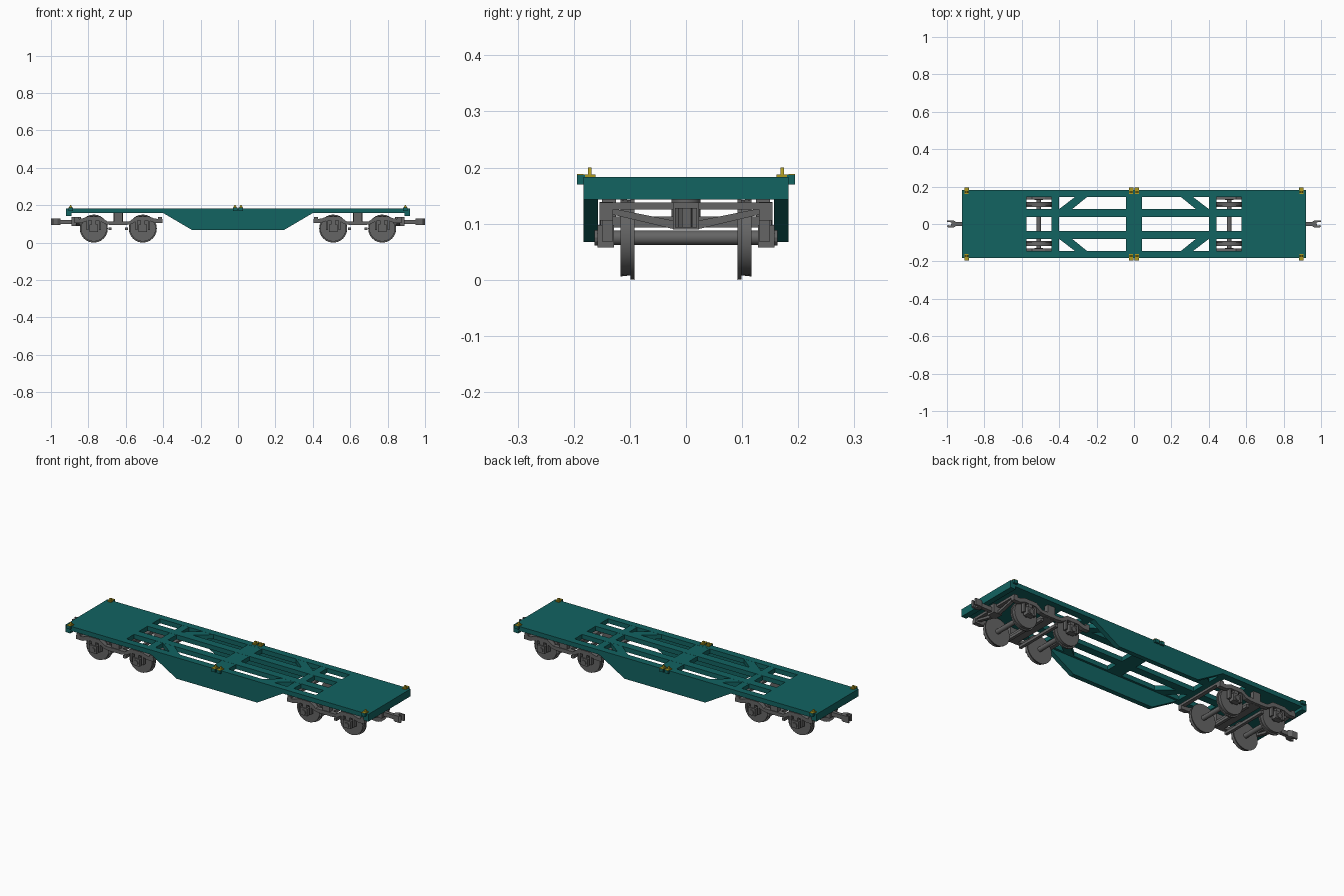
import bpy, bmesh, math
from mathutils import Matrix, Vector

if "Cube" in bpy.data.objects:
    bpy.data.objects.remove(bpy.data.objects["Cube"])


def material(name, rgb):
    m = bpy.data.materials.new(name)
    m.use_nodes = True
    m.diffuse_color = (*rgb, 1)
    m.node_tree.nodes["Principled BSDF"].inputs["Base Color"].default_value = (*rgb, 1)
    return m


teal = material("teal paint", (0.006, 0.125, 0.12))
steel = material("grey steel", (0.13, 0.13, 0.13))
yellow = material("yellow paint", (0.42, 0.32, 0.015))


def box(bm, x0, x1, y0, y1, z0, z1):
    size = Matrix.Diagonal((x1 - x0, y1 - y0, z1 - z0, 1))
    mid = Matrix.Translation(((x0 + x1) / 2, (y0 + y1) / 2, (z0 + z1) / 2))
    bmesh.ops.create_cube(bm, size=1, matrix=mid @ size)


def prism(bm, outline, axis, a, b):
    """Extrude a 2D outline from a to b along the named axis."""
    def place(p, d):
        return {"x": (d, *p), "y": (p[0], d, p[1]), "z": (*p, d)}[axis]
    face = bm.faces.new([bm.verts.new(place(p, a)) for p in outline])
    new = bmesh.ops.extrude_face_region(bm, geom=[face])["geom"]
    shift = Vector(place((0, 0), b - a))
    bmesh.ops.translate(bm, vec=shift, verts=[v for v in new if isinstance(v, bmesh.types.BMVert)])


def disc(bm, x, y0, y1, z, r0, r1=None, sides=24):
    m = Matrix.Translation((x, (y0 + y1) / 2, z)) @ Matrix.Rotation(math.pi / 2, 4, "X")
    bmesh.ops.create_cone(bm, cap_ends=True, segments=sides, radius1=r1 or r0,
                          radius2=r0, depth=y1 - y0, matrix=m)


def finish(name, bm, mat, mirror="XY", smooth=False):
    bmesh.ops.recalc_face_normals(bm, faces=bm.faces)
    me = bpy.data.meshes.new(name)
    bm.to_mesh(me)
    bm.free()
    me.materials.append(mat)
    ob = bpy.data.objects.new(name, me)
    bpy.context.collection.objects.link(ob)
    if mirror:
        mod = ob.modifiers.new("mirror", "MIRROR")
        mod.use_axis = ["X" in mirror, "Y" in mirror, False]
        mod.use_mirror_merge = False
    if smooth:
        bpy.ops.object.select_all(action="DESELECT")
        ob.select_set(True)
        bpy.context.view_layer.objects.active = ob
        bpy.ops.object.shade_smooth_by_angle(angle=math.radians(35))


TOP, LOW = 0.183, 0.158

# Closed deck at each end, with a deeper end beam
bm = bmesh.new()
box(bm, 0.575, 0.92, -0.183, 0.183, LOW, TOP)
box(bm, 0.89, 0.92, -0.183, 0.183, 0.143, LOW)
finish("end_deck", bm, teal, "X")

# Open middle frame: side rails, long beams, cross beams and braces
bm = bmesh.new()
box(bm, -0.575, 0.575, 0.145, 0.183, LOW, TOP)
finish("side_rail", bm, teal, "Y")
bm = bmesh.new()
box(bm, -0.575, 0.575, 0.037, 0.08, LOW, TOP)
finish("long_beam", bm, teal, "Y")
bm = bmesh.new()
box(bm, -0.043, 0.043, -0.145, 0.145, LOW, TOP - 0.0005)
finish("centre_cross_beam", bm, teal, None)
bm = bmesh.new()
box(bm, 0.4, 0.44, -0.145, 0.145, LOW, TOP - 0.0005)
finish("cross_beam", bm, teal, "X")
bm = bmesh.new()
prism(bm, [(0.4, 0.08), (0.33, 0.08), (0.25, 0.145), (0.315, 0.145)], "z", LOW, TOP - 0.0005)
finish("diagonal_brace", bm, teal)

# Deep tapered sills between the bogies
bm = bmesh.new()
prism(bm, [(-0.4, LOW), (-0.245, 0.067), (0.245, 0.067), (0.4, LOW)], "y", 0.157, 0.183)
finish("tapered_sill", bm, teal, "Y")

# Load locks with their side brackets
locks, brackets = bmesh.new(), bmesh.new()
for x in (0.016, 0.895):
    box(locks, x - 0.011, x + 0.011, 0.161, 0.183, TOP, 0.188)
    prism(locks, [(x - 0.009, 0.188), (x + 0.009, 0.188), (x + 0.003, 0.2), (x - 0.003, 0.2)],
          "y", 0.168, 0.175)
    box(brackets, x - 0.012, x + 0.012, 0.18, 0.194, 0.17, 0.187)
    box(locks, x - 0.011, x + 0.011, 0.183, 0.194, 0.187, 0.189)
finish("load_lock", locks, yellow)
finish("lock_bracket", brackets, teal)

# Wheels, axles and axle boxes
BOGIE, AXLE_Z = 0.64, 0.075
wheels, axles, boxes = bmesh.new(), bmesh.new(), bmesh.new()
for x in (BOGIE - 0.131, BOGIE + 0.131):
    disc(wheels, x, 0.092, 0.099, AXLE_Z, 0.075, 0.074)
    disc(wheels, x, 0.099, 0.117, AXLE_Z, 0.067, 0.069)
    disc(axles, x, -0.14, 0.14, AXLE_Z, 0.013, sides=12)
    box(boxes, x - 0.022, x + 0.022, 0.128, 0.158, 0.058, 0.098)
    disc(boxes, x, 0.158, 0.163, AXLE_Z, 0.014, sides=12)
    for s in (-1, 1):
        # Guides hanging from the frame, and a spring beside each box
        box(boxes, x + s * 0.034 - 0.005, x + s * 0.034 + 0.005, 0.13, 0.15, 0.068, 0.12)
    box(boxes, x - 0.012, x + 0.012, 0.132, 0.152, 0.098, 0.12)
finish("wheel", wheels, steel, smooth=True)
finish("axle", axles, steel, "X", smooth=True)
finish("axle_box", boxes, steel)

# Bogie side frames: arched over the axles and dropped in the middle
half_top = [(0.235, 0.126), (0.195, 0.128), (0.165, 0.139), (0.095, 0.139), (0.06, 0.114)]
half_low = [(0.04, 0.094), (0.07, 0.099), (0.1, 0.117), (0.165, 0.117), (0.195, 0.106), (0.235, 0.106)]
right = half_top[::-1] + half_low[::-1]
outline = [(BOGIE + x, z) for x, z in right] + [(BOGIE - x, z) for x, z in right[::-1]]
bm = bmesh.new()
prism(bm, outline, "y", 0.13, 0.154)
box(bm, BOGIE - 0.022, BOGIE + 0.022, 0.125, 0.15, 0.094, LOW)
finish("bogie_side_frame", bm, steel)

# Bogie cross members
bm = bmesh.new()
box(bm, BOGIE - 0.03, BOGIE + 0.03, -0.14, 0.14, 0.093, 0.113)
for s in (-1, 1):
    x = BOGIE + s * 0.222
    box(bm, x - 0.011, x + 0.011, -0.154, 0.154, 0.125, 0.138)
    x = BOGIE + s * 0.045
    box(bm, x - 0.008, x + 0.008, -0.135, 0.135, 0.067, 0.082)
finish("bogie_cross_beam", bm, steel, "X")
bm = bmesh.new()
disc_place = Matrix.Translation((BOGIE, 0, 0.135))
bmesh.ops.create_cone(bm, cap_ends=True, segments=16, radius1=0.026, radius2=0.026,
                      depth=0.046, matrix=disc_place)
finish("pivot", bm, steel, "X", smooth=True)

# Sloping braces from the frame ends down to the coupler
bm = bmesh.new()
prism(bm, [(0.13, 0.116), (0.13, 0.127), (0.02, 0.105), (0.02, 0.09)], "x", 0.848, 0.866)
finish("coupler_brace", bm, steel)

# Coupler: draft block, shank and open claw
bm = bmesh.new()
box(bm, 0.84, 0.89, -0.023, 0.023, 0.09, 0.138)
box(bm, 0.88, 0.965, -0.01, 0.01, 0.099, 0.121)
claw = [(0.95, -0.01), (0.965, -0.02), (0.99, -0.02), (1.0, -0.013), (0.996, -0.006), (0.978, -0.009),
        (0.976, 0.009), (1.0, 0.011), (1.0, 0.02), (0.965, 0.02), (0.95, 0.01)]
prism(bm, claw, "z", 0.093, 0.128)
finish("coupler", bm, steel, "X")
